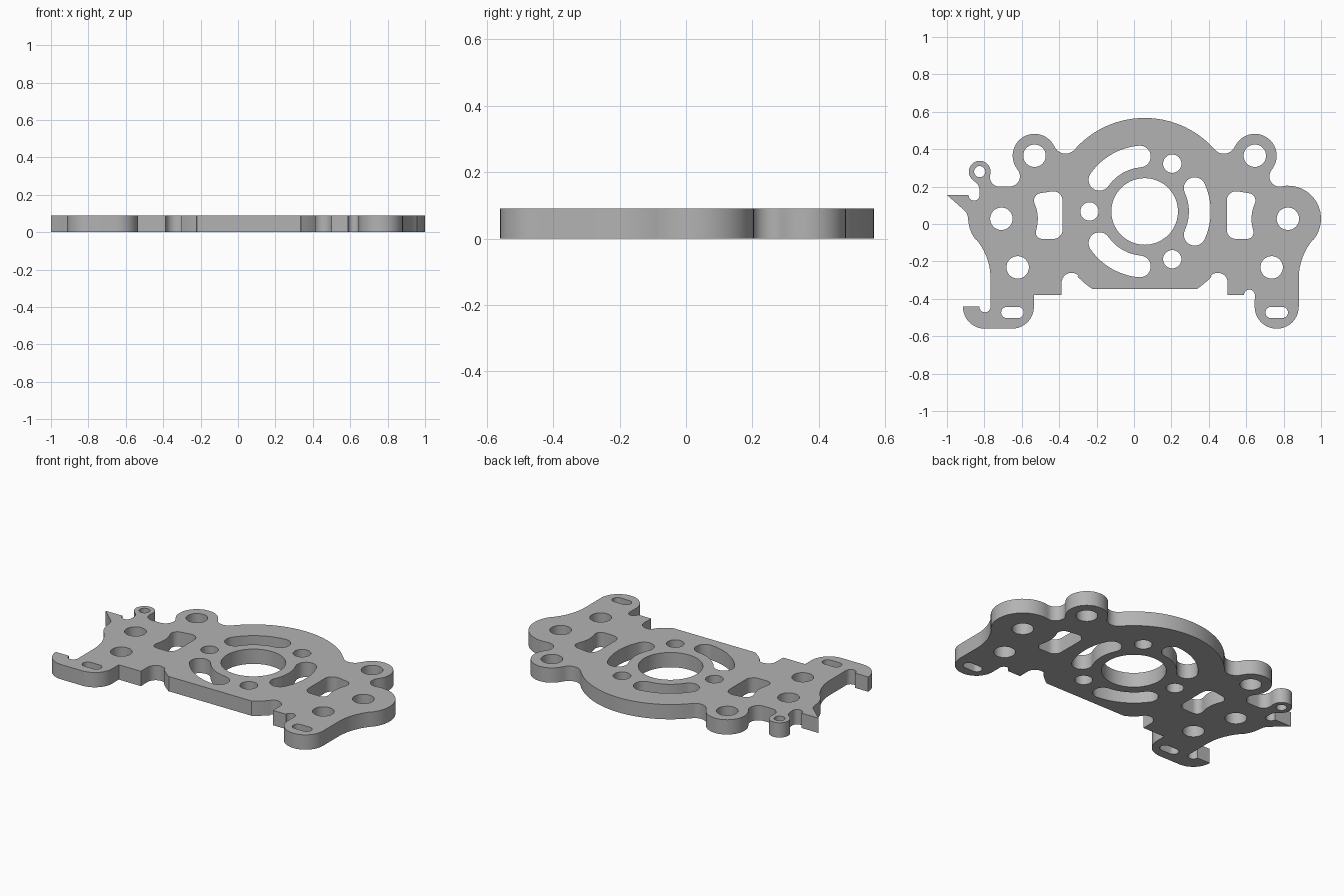
import bpy, bmesh
from math import atan2, cos, sin, pi, radians, sqrt, ceil, hypot

if "Cube" in bpy.data.objects:
    bpy.data.objects.remove(bpy.data.objects["Cube"], do_unlink=True)

THICK = 0.09
MID_X = 0.057            # symmetry line of the plate
HUB = (MID_X, 0.067)     # centre of the main bore
SLOT_R = 0.295           # pitch radius of slots and small holes


def heading(a, b):
    """Direction of the tangent running from signed circle a to b."""
    dx, dy, dr = b[0] - a[0], b[1] - a[1], b[2] - a[2]
    run = sqrt(max(dx * dx + dy * dy - dr * dr, 0))
    return atan2(dy, dx) + atan2(dr, run)


def belt(discs):
    """Clockwise loop round discs (x, y, r): r > 0 bulges out, r < 0 cuts in, 0 is a corner."""
    pts = []
    for i, (x, y, r) in enumerate(discs):
        nxt = discs[(i + 1) % len(discs)]
        a_in, a_out = heading(discs[i - 1], discs[i]), heading(discs[i], nxt)
        side = 1 if r >= 0 else -1
        sweep = (side * (a_in - a_out)) % (2 * pi)
        if sweep > 5.5 or r == 0:
            sweep = 0
        steps = max(1, ceil(sweep / (0.06 if abs(r) > 0.3 else 0.16)))
        for k in range(steps + 1):
            a = a_in - side * sweep * k / steps
            p = (x - r * sin(a), y + r * cos(a))
            if not pts or hypot(p[0] - pts[-1][0], p[1] - pts[-1][1]) > 0.001:
                pts.append(p)
    if hypot(pts[0][0] - pts[-1][0], pts[0][1] - pts[-1][1]) < 0.001:
        pts.pop()
    return pts


def circle(x, y, r, n=48):
    return [(x + r * cos(2 * pi * k / n), y + r * sin(2 * pi * k / n)) for k in range(n)]


def flip(discs):
    """Mirror a chain across the symmetry line, keeping it clockwise."""
    return [(2 * MID_X - x, y, r) for x, y, r in reversed(discs)]


def polar(deg):
    return HUB[0] + SLOT_R * cos(radians(deg)), HUB[1] + SLOT_R * sin(radians(deg))


# Outer outline, clockwise from the left horn
crown = (*HUB, 0.5)
left_ear = [(-0.665, 0.255, -0.055), (-0.532, 0.365, 0.117), (-0.366, 0.44, -0.064)]
left_flank = [(-1.088, -0.291, -0.321), (-0.709, 0.028, 0.177)]
base_edge = [(0.448, -0.314, -0.053), crown, (0.335, -0.347, 0),
             (-0.22, -0.347, 0), crown, (-0.334, -0.314, -0.053)]
horn = [(-0.945, 0.03, -0.057), (-1, 0.155, 0), (-0.885, 0.155, 0), (-0.855, 0.155, -0.03),
        (-0.87, 0.185, -0.043), (-0.825, 0.28, 0.058), (-0.72, 0.25, -0.05)]
right_foot = [(0.763, -0.442, 0.118), (0.617, -0.38, -0.029), (0.588, -0.38, 0), (0.5, -0.38, 0)]
left_foot = [(-0.387, -0.38, 0), (-0.535, -0.38, 0), (-0.653, -0.442, 0.118),
             (-0.797, -0.442, 0.118), (-0.915, -0.442, 0), (-0.827, -0.442, 0),
             (-0.797, -0.442, -0.03)]
outline = (horn + left_ear + [crown] + flip(left_ear) + flip(left_flank)
           + right_foot + base_edge + left_foot + left_flank)
loops = [belt(outline)]

# Main bore and the small eyelet
loops += [circle(*HUB, 0.178, 72), circle(-0.825, 0.28, 0.03, 24)]

# Mirrored mounting holes
for x, y in ((-0.709, 0.028), (-0.622, -0.232), (-0.532, 0.365)):
    loops += [circle(x, y, 0.06), circle(2 * MID_X - x, y, 0.06)]

# Three small holes and three curved slots round the bore
for turn in (0, 120, 240):
    loops.append(circle(*polar(turn + 60), 0.049))
    loops.append(belt([(*HUB, SLOT_R + 0.058), (*polar(turn - 25), 0.058),
                       (*HUB, 0.058 - SLOT_R), (*polar(turn + 25), 0.058)]))

# Waisted windows beside the outer mounting holes
window = [(-0.495, 0.125, 0.04), (-0.432, 0.125, 0.05), (-0.432, -0.03, 0.05),
          (-0.49, -0.045, 0.035), (-0.709, 0.028, -0.195)]
loops += [belt(window), belt(flip(window))]

# Short slots in the feet
for x in (-0.65, 0.763):
    loops.append(belt([(x - 0.03, -0.473, 0.03), (x + 0.03, -0.473, 0.03)]))

# Fill the loops and extrude them into one plate
curve = bpy.data.curves.new("mounting_plate", 'CURVE')
curve.dimensions = '2D'
curve.fill_mode = 'BOTH'
curve.extrude = THICK / 2
for pts in loops:
    spline = curve.splines.new('POLY')
    spline.points.add(len(pts) - 1)
    for point, (x, y) in zip(spline.points, pts):
        point.co = (x, y, 0, 1)
    spline.use_cyclic_u = True
plate = bpy.data.objects.new("mounting_plate", curve)
bpy.context.collection.objects.link(plate)
bpy.ops.object.select_all(action='DESELECT')
plate.select_set(True)
bpy.context.view_layer.objects.active = plate
bpy.ops.object.convert(target='MESH')
plate = bpy.context.view_layer.objects.active

# Weld the walls to the faces and stand the plate on the floor
bm = bmesh.new()
bm.from_mesh(plate.data)
bmesh.ops.remove_doubles(bm, verts=bm.verts, dist=0.0002)
bmesh.ops.translate(bm, verts=bm.verts, vec=(0, 0, THICK / 2))
bmesh.ops.recalc_face_normals(bm, faces=bm.faces)
bm.to_mesh(plate.data)
bm.free()
bpy.ops.object.shade_smooth_by_angle(angle=radians(30))

# Plain grey metal
grey = bpy.data.materials.new("plate_grey")
grey.use_nodes = True
colour = (0.45, 0.45, 0.45, 1)
grey.diffuse_color = colour
grey.node_tree.nodes["Principled BSDF"].inputs["Base Color"].default_value = colour
plate.data.materials.clear()
plate.data.materials.append(grey)
